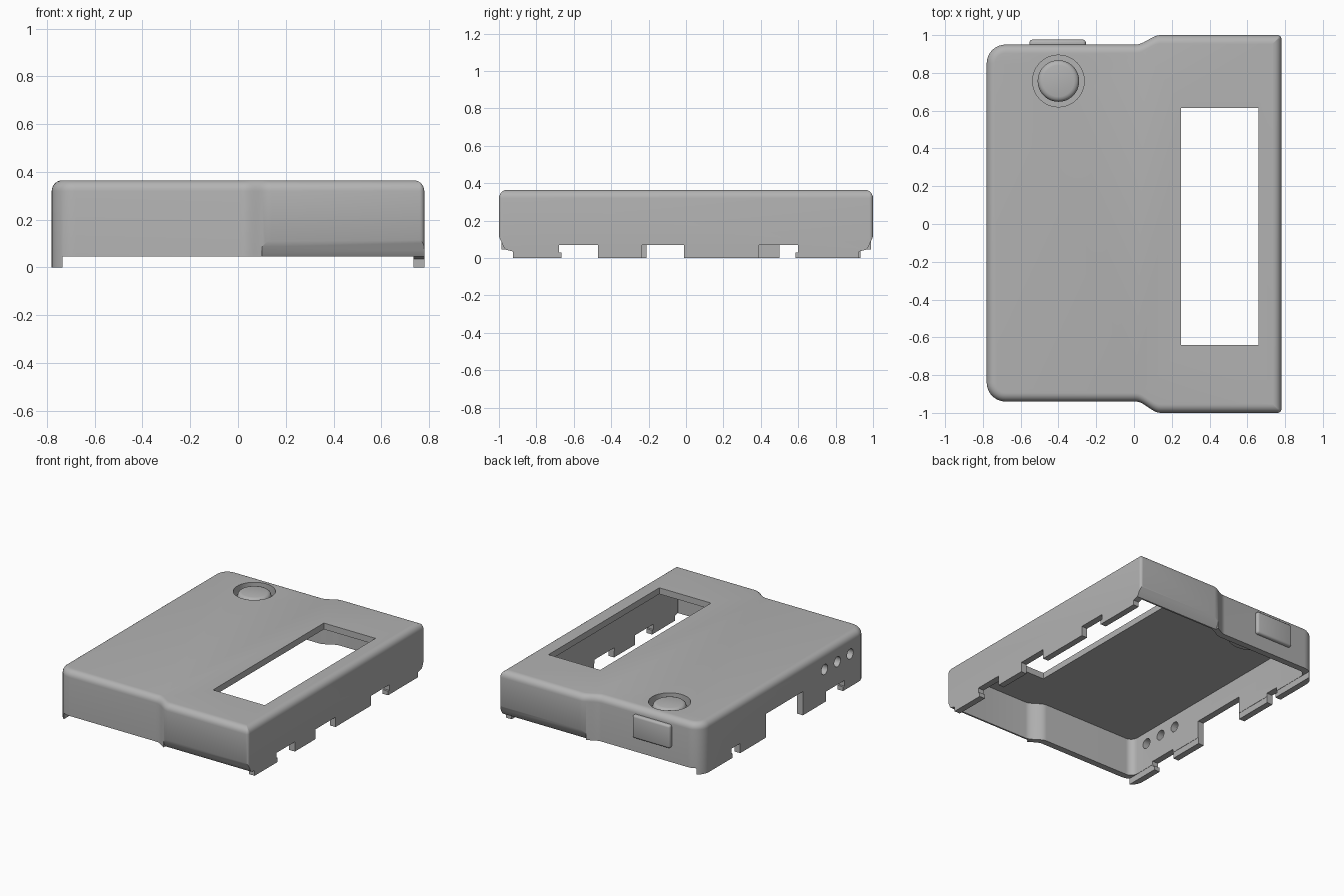
import bpy, bmesh, math
from mathutils import Matrix, Vector

cube = bpy.data.objects.get("Cube")
if cube:
    bpy.data.objects.remove(cube, do_unlink=True)

grey = bpy.data.materials.new("matte_grey")
grey.use_nodes = True
GREY = (0.45, 0.45, 0.45, 1)
grey.diffuse_color = GREY
grey.node_tree.nodes["Principled BSDF"].inputs["Base Color"].default_value = GREY

HALF_X, FRONT, BACK, WIDE = 0.78, -0.94, 0.95, 1.0
TOP, WALL, FILLET, CEILING = 0.365, 0.047, 0.045, 0.32
BUTTON = (-0.4, 0.757)


def finish(bm, name):
    bmesh.ops.recalc_face_normals(bm, faces=bm.faces)
    mesh = bpy.data.meshes.new(name)
    bm.to_mesh(mesh)
    bm.free()
    mesh.materials.append(grey)
    obj = bpy.data.objects.new(name, mesh)
    bpy.context.collection.objects.link(obj)
    return obj


def box(name, xs, ys, zs, bevel=0):
    bm = bmesh.new()
    bmesh.ops.create_cube(bm, size=1)
    for v in bm.verts:
        v.co = Vector([(a + b) / 2 + c * (b - a) for c, (a, b) in zip(v.co, (xs, ys, zs))])
    if bevel:
        bmesh.ops.bevel(bm, geom=bm.edges[:], offset=bevel, segments=3,
                        affect='EDGES', profile=0.5)
    return finish(bm, name)


def cylinder(name, center, radius, depth, axis='Z', segments=48):
    turn = Matrix.Rotation(math.pi / 2, 4, 'Y') if axis == 'X' else Matrix()
    bm = bmesh.new()
    bmesh.ops.create_cone(bm, cap_ends=True, segments=segments, radius1=radius,
                          radius2=radius, depth=depth,
                          matrix=Matrix.Translation(center) @ turn)
    return finish(bm, name)


def prism_x(name, profile, x0, x1):
    bm = bmesh.new()
    face = bm.faces.new([bm.verts.new((x0, y, z)) for y, z in profile])
    new = bmesh.ops.extrude_face_region(bm, geom=[face])["geom"]
    bmesh.ops.translate(bm, vec=(x1 - x0, 0, 0),
                        verts=[g for g in new if isinstance(g, bmesh.types.BMVert)])
    return finish(bm, name)


def combine(target, tool, operation='DIFFERENCE'):
    mod = target.modifiers.new("combine", 'BOOLEAN')
    mod.operation, mod.solver, mod.object = operation, 'EXACT', tool
    bpy.context.view_layer.objects.active = target
    bpy.ops.object.modifier_apply(modifier=mod.name)
    bpy.data.objects.remove(tool, do_unlink=True)


# Plan outline, moved inward by d: two round corners, two tight ones, two jogs
def outline(d):
    pts = []

    def corner(x, y, radius, start):
        r = max(radius - d, 0.003)
        sx, sy = math.copysign(1, x), math.copysign(1, y)
        cx, cy = x - sx * (d + r), y - sy * (d + r)
        for i in range(9):
            a = math.radians(start + 90 * i / 8)
            pts.append((cx + r * math.cos(a), cy + r * math.sin(a)))

    def jog(x0, y0, x1, y1):
        for i in range(11):
            t = i / 10
            y = y0 + (y1 - y0) * t * t * (3 - 2 * t)
            pts.append((x0 + (x1 - x0) * t, y - math.copysign(d, y)))

    corner(-HALF_X, FRONT, 0.1, 180)
    jog(0.01, FRONT, 0.14, -WIDE)
    corner(HALF_X, -WIDE, 0.02, 270)
    corner(HALF_X, WIDE, 0.02, 0)
    jog(0.14, WIDE, 0.01, BACK)
    corner(-HALF_X, BACK, 0.1, 90)
    return pts


# Shell: inner ceiling, down the inside, under the rim, up and over the fillet
levels = [(WALL, CEILING), (WALL, 0), (0, 0)]
for i in range(7):
    a = math.pi / 2 * i / 6
    levels.append((FILLET * (1 - math.cos(a)), TOP - FILLET * (1 - math.sin(a))))
bm = bmesh.new()
rings = [[bm.verts.new((x, y, z)) for x, y in outline(d)] for d, z in levels]
for low, high in zip(rings, rings[1:]):
    for i in range(len(low)):
        j = (i + 1) % len(low)
        bm.faces.new((low[i], low[j], high[j], high[i]))
bm.faces.new(rings[0])
bm.faces.new(rings[-1])
shell = finish(bm, "shell")

# Button boss under the lid, then its round recess
combine(shell, cylinder("button_boss", (*BUTTON, 0.3), 0.17, 0.08), 'UNION')
combine(shell, cylinder("button_recess", (*BUTTON, 0.4), 0.137, 0.2))

# Window in the lid
combine(shell, box("window_cut", (0.25, 0.66), (-0.64, 0.615), (0.2, 0.5)))

# Raised lower edge of the front and back walls, and their undercuts
combine(shell, box("rim_cut", (-0.735, 0.735), (-1.2, 1.2), (-0.1, 0.045)))
undercut = [(1.1, 0.335), (0.975, 0.06), (0.965, 0.045), (0.925, 0.035),
            (0.925, -0.1), (1.1, -0.1)]
for side in (-1, 1):
    combine(shell, prism_x("undercut", [(side * y, z) for y, z in undercut], 0.1, 0.9))

# Notches along the lower edge of both side walls: (y start, y end, height)
left_notches = [(-0.68, -0.47, 0.07), (-0.665, -0.47, 0.03), (-0.235, -0.01, 0.07),
                (0.39, 0.6, 0.07), (0.39, 0.585, 0.03)]
right_notches = [(-0.68, -0.47, 0.07), (-0.665, -0.47, 0.03), (-0.21, 0.21, 0.17),
                 (0.5, 0.6, 0.07), (0.5, 0.585, 0.03)]
for sign, notches in ((1, left_notches), (-1, right_notches)):
    xs = sorted((sign * 0.7, sign * 0.9))
    for k, (y0, y1, height) in enumerate(notches):
        # Hooked notches: the wide slot sits above a slightly narrower mouth
        hooked = k in (0, 3)
        bottom = 0.03 if hooked else -0.1
        combine(shell, box("notch", xs, (y0, y1), (bottom, height)))

# Three round holes through the right wall
for y in (-0.745, -0.6, -0.455):
    combine(shell, cylinder("hole", (-0.78, y, 0.235), 0.036, 0.3, 'X', 24))

# Push button with a rounded edge
profile = [(0.11, 0.29), (0.11, 0.335), (0.106, 0.348), (0.097, 0.357), (0.083, 0.361)]
bm = bmesh.new()
rings = [[bm.verts.new((BUTTON[0] + r * math.cos(math.tau * i / 48),
                        BUTTON[1] + r * math.sin(math.tau * i / 48), z))
          for i in range(48)] for r, z in profile]
for low, high in zip(rings, rings[1:]):
    for i in range(48):
        j = (i + 1) % 48
        bm.faces.new((low[i], low[j], high[j], high[i]))
bm.faces.new(rings[0])
bm.faces.new(rings[-1])
button = finish(bm, "push_button")

# Raised pad on the back wall
pad = box("back_pad", (-0.553, -0.255), (0.925, 0.976), (0.15, 0.315), 0.015)

for obj in (shell, button, pad):
    bpy.ops.object.select_all(action='DESELECT')
    obj.select_set(True)
    bpy.context.view_layer.objects.active = obj
    bpy.ops.object.shade_smooth_by_angle(angle=math.radians(35))
